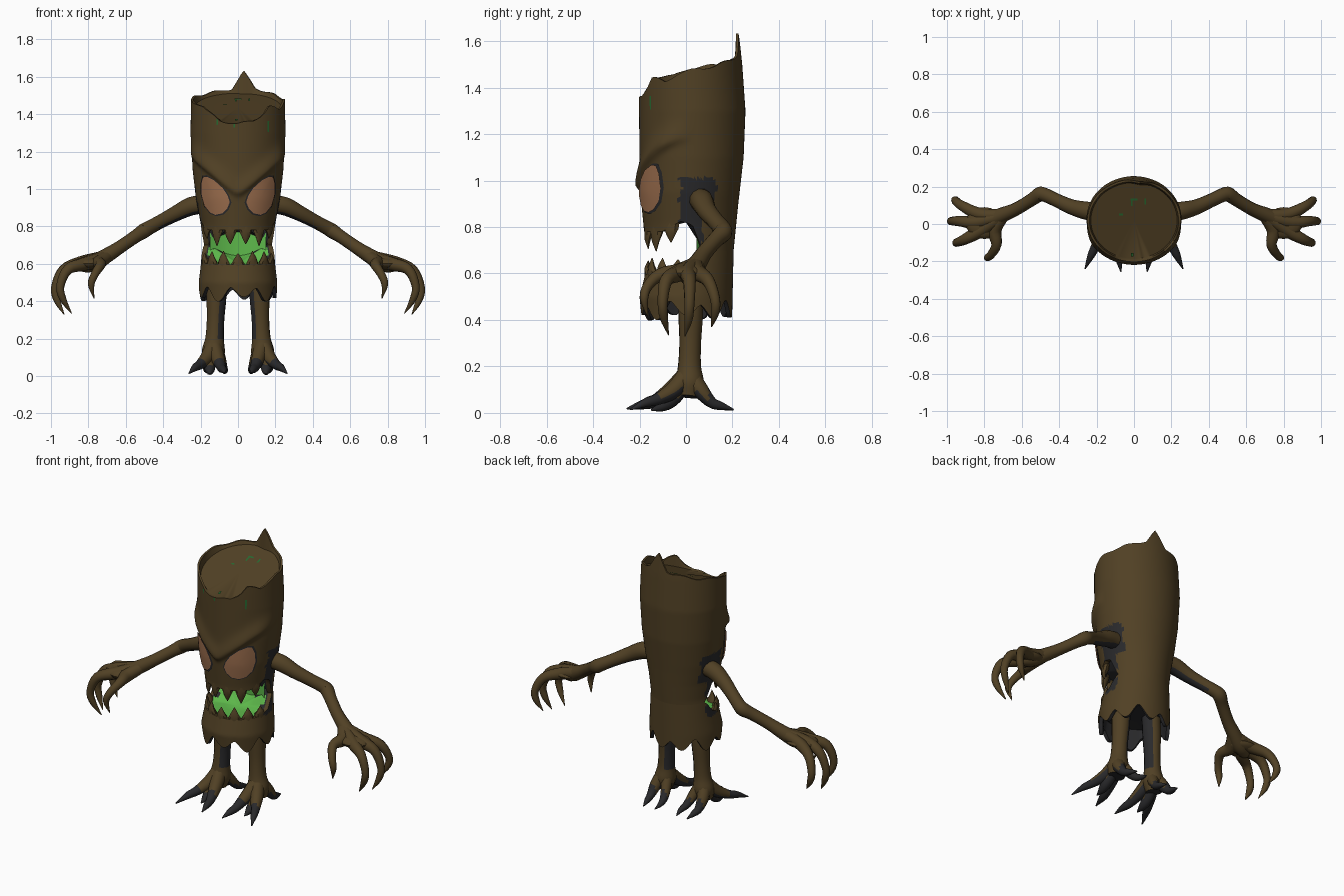
import bpy, bmesh, math
from mathutils import Vector, Matrix

if "Cube" in bpy.data.objects:
    bpy.data.objects.remove(bpy.data.objects["Cube"])

def material(name, rgb):
    m = bpy.data.materials.new(name)
    m.diffuse_color = (*rgb, 1)
    m.use_nodes = True
    m.node_tree.nodes["Principled BSDF"].inputs["Base Color"].default_value = m.diffuse_color
    return m

BARK = material("bark_brown", (0.082, 0.052, 0.018))
CHAR = material("charcoal", (0.022, 0.022, 0.024))
EYE = material("eye_copper", (0.33, 0.155, 0.075))
GLOW = material("mouth_green", (0.11, 0.48, 0.07))
MOSS = material("moss_green", (0.02, 0.14, 0.03))

def finish(name, bm, mats, recalc=True, angle=40):
    if recalc:
        bmesh.ops.recalc_face_normals(bm, faces=bm.faces)
    me = bpy.data.meshes.new(name)
    bm.to_mesh(me)
    bm.free()
    ob = bpy.data.objects.new(name, me)
    bpy.context.collection.objects.link(ob)
    for m in mats:
        me.materials.append(m)
    bpy.ops.object.select_all(action='DESELECT')
    ob.select_set(True)
    bpy.context.view_layer.objects.active = ob
    bpy.ops.object.shade_smooth_by_angle(angle=math.radians(angle))

def lerp(table, v):
    if v <= table[0][0]:
        return table[0][1]
    for (a, p), (b, q) in zip(table, table[1:]):
        if v <= b:
            return p + (q - p) * (v - a) / (b - a)
    return table[-1][1]

# Trunk profile: half width, front and back by height
WIDTH = [(.4, .205), (.5, .21), (.6, .198), (.72, .19), (.82, .2), (.95, .225), (1.1, .242), (1.3, .254), (1.5, .25)]
FRONT = [(.4, -.19), (.5, -.2), (.6, -.175), (.8, -.182), (.95, -.197), (1.1, -.2), (1.4, -.203)]
BACK = [(.4, .198), (.7, .205), (.9, .225), (1.1, .248), (1.3, .256), (1.5, .242), (1.63, .228)]

def surf(a, z, bump=True, off=0.0):
    """Point on the trunk; a = 0 faces the front."""
    rx, f, b = lerp(WIDTH, z), lerp(FRONT, z), lerp(BACK, z)
    x, ry = rx * math.sin(a), (b - f) / 2
    k = off
    if bump and math.cos(a) > 0:    # angry brow ridge
        d = z - (0.965 + 0.9 * math.hypot(x, .02))
        k += 0.021 * math.exp(-(d / (.06 if d > 0 else .022)) ** 2) * min(1, 1.8 * math.cos(a))
    s = 1 + k / 0.22
    return Vector((x * s, (f + b) / 2 - ry * math.cos(a) * s, z))

def trunk_part(name, zlo, zhi, low_cap, high_cap, rows, rule):
    """Ring-by-ring wall; caps are ((scale, height function, material), ...), centre, material."""
    N = 96
    A = [2 * math.pi * i / N for i in range(N)]
    bm = bmesh.new()
    rings = [[bm.verts.new(surf(a, zlo(a) + (zhi(a) - zlo(a)) * j / rows)) for a in A] for j in range(rows + 1)]
    def bridge(r, s, mi):
        for i in range(N):
            k = (i + 1) % N
            fc = bm.faces.new((r[i], r[k], s[k], s[i]))
            c = fc.calc_center_median()
            fc.material_index = rule(c) if mi is None else 1 if mi == 2 and (abs(c.x) > .15 or c.y > .05) else mi
    for r, s in zip(rings, rings[1:]):
        bridge(r, s, None)
    for start, (steps, centre, mi) in ((rings[0], low_cap), (rings[-1], high_cap)):
        prev = start
        for sc, zf, m in steps:
            ring = []
            for v in start:
                y = .02 + (v.co.y - .02) * sc
                ring.append(bm.verts.new((v.co.x * sc, y, zf(v.co, y))))
            bridge(prev, ring, m)
            prev = ring
        c = bm.verts.new(centre)
        for i in range(N):
            bm.faces.new((prev[i], prev[(i + 1) % N], c)).material_index = mi
    finish(name, bm, [BARK, CHAR, GLOW])

RIM = [(0, 1.352), (18, 1.36), (32, 1.40), (42, 1.445), (60, 1.425), (75, 1.46), (90, 1.475), (120, 1.495), (150, 1.53), (158, 1.54), (173, 1.63),
       (188, 1.535), (225, 1.51), (255, 1.49), (272, 1.485), (290, 1.45), (310, 1.45), (324, 1.405), (338, 1.36), (360, 1.352)]
def mid_y(a):
    return .02 - .2 * math.cos(a)
def rim(a):
    return lerp(RIM, math.degrees(a)) + .006 * math.sin(9 * a)
def lip(a):
    return lerp([(-.2, .78), (-.1, .78), (-.02, .825), (.03, .81), (.08, .7)], mid_y(a))
def gum(a):
    return lerp([(-.2, .595), (-.05, .605), (.02, .63), (.08, .7)], mid_y(a))
def hem(a):
    return .475 - .065 * abs(math.sin(4.5 * a + .9)) ** 1.5 + .012 * math.sin(5 * a + 1)
def cap(y):
    return 1.428 + .38 * y
def hollow(c):    # charcoal round the shoulders and mouth corners
    w = .008 * math.sin(60 * c.z)
    if abs(c.x) < .1:
        return 0
    return int(.83 < c.z < 1.02 + w and -.025 + w < c.y < .125 + w or .6 < c.z <= .83 and -.03 < c.y < .07 + w)

keep = lambda co, y: co.z
sink = lambda k: lambda co, y: .6 + (co.z - .6) * k
trunk_part("head", lip, rim, (((.86, keep, 0), (.82, lambda co, y: co.z + .02, 1)), (0, 0, .82), 1),
           (((.95, keep, 0), (.92, lambda co, y: min(co.z, cap(y)), 0)), (0, .02, cap(.02)), 0), 60, hollow)
trunk_part("lower_jaw", hem, gum, (((.9, keep, 1), (.86, lambda co, y: .53, 1)), (0, .02, .54), 1),
           (((.88, keep, 0), (.84, keep, 2), (.7, sink(.85), 2), (.45, sink(.55), 2)), (0, 0, .6), 2), 14, hollow)

# Glowing back of the mouth
bm = bmesh.new()
cols = [[bm.verts.new((x / 100, .085 - .04 * (x / 15) ** 2, z)) for z in (.57, .82)] for x in range(-15, 16, 5)]
for p, q in zip(cols, cols[1:]):
    bm.faces.new((p[0], q[0], q[1], p[1]))
finish("mouth_glow", bm, [GLOW], recalc=False)

# Teeth along both lips
def tooth(name, deg, edge, up, h):
    a = math.radians(deg)
    p = surf(a, edge(a % (2 * math.pi)), False, -.016)
    bm = bmesh.new()
    T = Vector((math.cos(a), math.sin(a), 0))    # along the lip
    O = Vector((math.sin(a), -math.cos(a), 0))   # outward
    rings = [[bm.verts.new(p + T * (w * math.cos(t * math.pi / 4)) + O * (.6 * w * math.sin(t * math.pi / 4) + o) + Vector((0, 0, up * z)))
              for t in range(8)] for w, o, z in ((.037, -.006, -.02), (.034, -.003, .006), (.021, .003, h * .5), (.002, 0, h))]
    for r, q in zip(rings, rings[1:]):
        for i in range(8):
            bm.faces.new((r[i], r[i - 1], q[i - 1], q[i]))
    bm.faces.new(rings[0])
    bm.faces.new(rings[-1])
    finish(name, bm, [BARK])

for d, h in ((-64, .065), (-38, .085), (-13, .075), (13, .075), (38, .085), (64, .065)):
    tooth("upper_tooth", d, lip, -1, h)
for d, h in ((-74, .05), (-49, .065), (-25, .07), (0, .06), (25, .07), (49, .065), (74, .05)):
    tooth("lower_tooth", d, gum, 1, h)

# Thin plates laid on the trunk surface
def plate(name, outline, off, mat):
    bm = bmesh.new()
    n = len(outline)
    cx, cz = sum(p[0] for p in outline) / n, sum(p[1] for p in outline) / n
    def put(x, z):
        return bm.verts.new(surf(math.asin(max(-.99, min(.99, x / lerp(WIDTH, z)))), z, False, off))
    c = put(cx, cz)
    rings = [[put(cx + (x - cx) * k / 4, cz + (z - cz) * k / 4) for x, z in outline] for k in range(1, 5)]
    for i in range(n):
        bm.faces.new((c, rings[0][i - 1], rings[0][i]))
        for r, s in zip(rings, rings[1:]):
            bm.faces.new((r[i - 1], s[i - 1], s[i], r[i]))
    bm.normal_update()
    bmesh.ops.reverse_faces(bm, faces=[f for f in bm.faces if f.normal.y > 0])
    finish(name, bm, [mat], recalc=False)

EYE_SHAPE = [(.042, .93), (.054, .967), (.078, 1.005), (.12, 1.045), (.16, 1.067), (.18, 1.065), (.188, 1.03), (.188, .97), (.172, .91), (.145, .875),
             (.115, .862), (.08, .87), (.055, .895)]
for s in (1, -1):
    plate("eye_rim", [(s * (.12 + (x - .12) * 1.1), .965 + (z - .965) * 1.07) for x, z in EYE_SHAPE], .005, CHAR)
    plate("eye", [(s * x, z) for x, z in EYE_SHAPE], .011, EYE)

# Moss drips below the front rim and streaks on the cut top
for x, z, h in ((-.11, 1.372, .03), (-.02, 1.348, .02), (.16, 1.365, .06)):
    plate("moss_drip", [(x - .005, z), (x + .005, z), (x + .003, z - h), (x - .003, z - h)], .003, MOSS)
for x, y, w, d in ((0, .13, .035, .01), (-.012, .115, .01, .04), (.06, .12, .01, .03), (-.07, .05, .02, .01), (-.01, -.165, .012, .02)):
    bm = bmesh.new()
    bm.faces.new([bm.verts.new((x + i * w / 2, y + j * d / 2, cap(y + j * d / 2) + .004)) for i, j in ((-1, -1), (1, -1), (1, 1), (-1, 1))])
    finish("moss_streak", bm, [MOSS], recalc=False)

# Limbs: smooth tubes through (x, y, z, radius)
def tube(name, pts, side=1, sides=12, rule=None, sub=4):
    P = [Vector((p[0] * side, p[1], p[2], p[3])) for p in pts]
    Q = [P[0] * 2 - P[1]] + P + [P[-1] * 2 - P[-2]]
    path = []
    for a, b, c, d in zip(Q, Q[1:], Q[2:], Q[3:]):
        for t in (j / sub for j in range(sub)):
            path.append(.5 * (2 * b + (c - a) * t + (2 * a - 5 * b + 4 * c - d) * t * t + (3 * b - a - 3 * c + d) * t ** 3))
    path.append(P[-1])
    bm = bmesh.new()
    rings, n = [], Vector((.13, 1, .21))
    for i, p in enumerate(path):
        t = (path[min(i + 1, len(path) - 1)] - path[max(i - 1, 0)]).to_3d().normalized()
        n = (n - t * n.dot(t)).normalized()
        ang = [2 * math.pi * k / sides for k in range(sides)]
        rings.append([bm.verts.new(p.to_3d() + max(p.w, .002) * (n * math.cos(u) + t.cross(n) * math.sin(u))) for u in ang])
    for r, q in zip(rings, rings[1:]):
        for k in range(sides):
            bm.faces.new((r[k - 1], r[k], q[k], q[k - 1]))
    bm.faces.new(rings[0])
    bm.faces.new(rings[-1])
    bmesh.ops.recalc_face_normals(bm, faces=bm.faces)
    for f in bm.faces:
        f.material_index = int(bool(rule and rule(f.calc_center_median(), f.normal, side)))
    finish(name, bm, [BARK, CHAR], angle=60)

ARM = [(.17, .06, .92, .05), (.25, .07, .908, .05), (.33, .09, .87, .042), (.41, .125, .828, .037), (.475, .155, .793, .038), (.505, .158, .775, .04),
       (.55, .128, .745, .035), (.63, .08, .69, .035), (.7, .05, .645, .04), (.77, .02, .605, .045), (.83, .0, .59, .035), (.86, 0, .585, .01)]
WRIST = (.7, .045, .64, .034)
FINGERS = [[WRIST, (.82, .05, .605, .036), (.915, .095, .57, .028), (.955, .125, .49, .022), (.945, .125, .43, .018), (.91, .11, .37, .002)],
           [WRIST, (.84, .01, .605, .036), (.935, .015, .565, .028), (.978, .015, .47, .022), (.965, .01, .4, .018), (.93, -.005, .33, .002)],
           [WRIST, (.82, -.035, .6, .036), (.91, -.085, .57, .028), (.95, -.1, .48, .022), (.935, -.095, .41, .018), (.89, -.075, .335, .002)],
           [WRIST, (.745, -.03, .605, .038), (.735, -.11, .595, .028), (.765, -.165, .545, .022), (.785, -.18, .49, .018), (.77, -.165, .415, .002)]]
LEG = [(.11, .02, .55, .054), (.115, .02, .42, .053), (.12, .018, .3, .047), (.125, .015, .2, .05), (.132, .015, .13, .062), (.14, .01, .07, .047)]
ANKLE = (.13, .01, .17, .042)
TOES = [[ANKLE, (.11, -.06, .1, .038), (.09, -.14, .048, .026), (.08, -.19, .035, .02), (.07, -.255, .018, .003)],
        [ANKLE, (.165, -.05, .1, .038), (.205, -.12, .06, .026), (.23, -.17, .045, .02), (.262, -.24, .014, .003)],
        [ANKLE, (.16, .06, .1, .036), (.165, .11, .045, .024), (.16, .15, .03, .018), (.15, .205, .014, .003)],
        [ANKLE, (.1, .05, .11, .032), (.08, .1, .05, .024), (.07, .15, .028, .016), (.075, .2, .014, .003)],
        [ANKLE, (.15, -.05, .07, .034), (.15, -.1, .03, .024), (.15, -.15, .012, .003)]]

# Charcoal undersides and toe tips
def under_arm(c, n, s):
    return n.z < -.6 and abs(c.x) < .42
def inner_leg(c, n, s):
    return n.x * s < -.45 and c.z > .2 or n.z < -.5
def toe_dark(c, n, s):
    return c.z < .06 or n.z < -.25 or c.y < -.115 or c.y > .1

for s in (1, -1):
    tube("arm", ARM, s, 12, under_arm)
    for f in FINGERS:
        tube("finger", f, s, 10)
    bm = bmesh.new()    # flat palm joining the fingers
    bmesh.ops.create_uvsphere(bm, u_segments=20, v_segments=10, radius=1, matrix=Matrix.Translation((s * .8, .005, .603)) @ Matrix.Diagonal((.1, .085, .034, 1)))
    finish("palm", bm, [BARK])
    tube("leg", LEG, s, 14, inner_leg)
    for t in TOES:
        tube("toe", t, s, 10, toe_dark)
